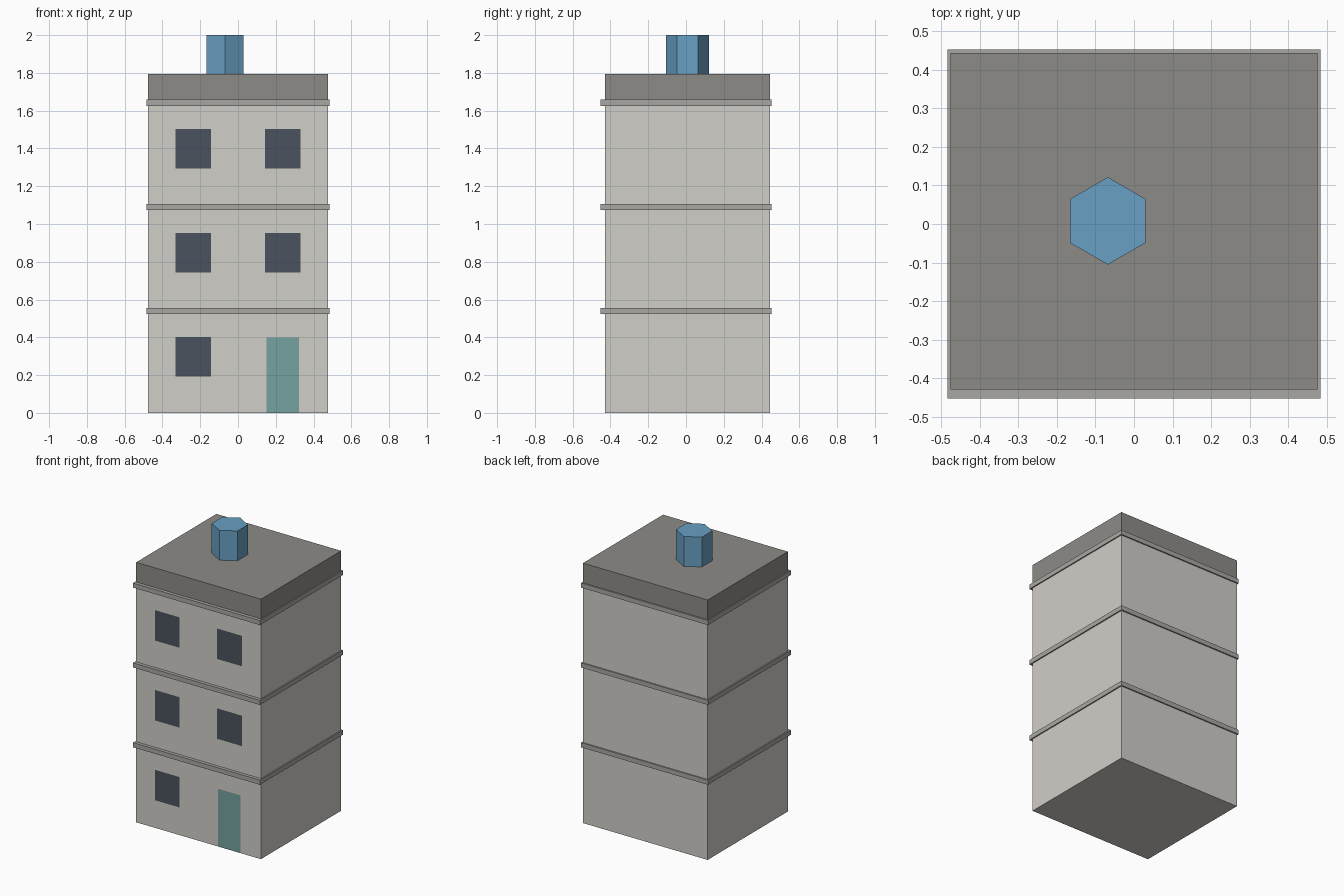
import bpy
import bmesh
from mathutils import Matrix

if "Cube" in bpy.data.objects:
    bpy.data.objects.remove(bpy.data.objects["Cube"])

FLOOR = 0.551            # storey height
HALF_X = 0.476           # wall half width
FRONT, BACK = -0.430, 0.444
ROOF_TOP = 1.794


def material(name, rgb):
    mat = bpy.data.materials.new(name)
    mat.diffuse_color = (*rgb, 1)
    mat.use_nodes = True
    mat.node_tree.nodes["Principled BSDF"].inputs["Base Color"].default_value = mat.diffuse_color
    return mat


WALL = material("wall_plaster", (0.64, 0.62, 0.58))
BAND = material("ledge_stone", (0.40, 0.39, 0.37))
ROOF = material("roof_grey", (0.27, 0.26, 0.24))
GLASS = material("window_glass", (0.07, 0.085, 0.11))
DOOR = material("door_paint", (0.18, 0.36, 0.35))
TANK = material("tank_blue", (0.14, 0.35, 0.54))


def finish(name, bm, mat):
    mesh = bpy.data.meshes.new(name)
    bm.to_mesh(mesh)
    bm.free()
    mesh.materials.append(mat)
    obj = bpy.data.objects.new(name, mesh)
    bpy.context.collection.objects.link(obj)
    return obj


def box(name, x, y, z, mat):
    """Box spanning the (min, max) ranges x, y and z."""
    bm = bmesh.new()
    size = [r[1] - r[0] for r in (x, y, z)]
    mid = [(r[0] + r[1]) / 2 for r in (x, y, z)]
    bmesh.ops.create_cube(
        bm, size=1, matrix=Matrix.Translation(mid) @ Matrix.Diagonal((*size, 1)))
    return finish(name, bm, mat)


def panel(name, x, z, mat):
    """Flat panel lying just in front of the facade, facing -y."""
    bm = bmesh.new()
    y = FRONT - 0.003
    bm.faces.new([bm.verts.new(p) for p in (
        (x[0], y, z[0]), (x[1], y, z[0]), (x[1], y, z[1]), (x[0], y, z[1]))])
    return finish(name, bm, mat)


# Walls and flat roof block
width = (-HALF_X, HALF_X)
depth = (FRONT, BACK)
box("walls", width, depth, (0, 3 * FLOOR), WALL)
box("roof", width, depth, (3 * FLOOR, ROOF_TOP), ROOF)

# Ledge above each storey, reaching further out at the front
for i in range(1, 4):
    z = i * FLOOR
    box(f"ledge_{i}", (-0.484, 0.484), (-0.453, 0.453),
        (z - 0.027, z + 0.005), BAND)

# Windows on each storey; the door takes the right bay of the ground floor
for i in range(3):
    z = 0.297 + i * FLOOR
    for side, cx in (("left", -0.237), ("right", 0.237)):
        if i == 0 and side == "right":
            panel("door", (cx - 0.085, cx + 0.085), (0.002, 0.40), DOOR)
        else:
            panel(f"window_{side}_{i + 1}", (cx - 0.095, cx + 0.095),
                  (z - 0.105, z + 0.105), GLASS)

# Six-sided water tank on the roof, corners pointing along y
bm = bmesh.new()
bmesh.ops.create_cone(bm, cap_ends=True, segments=6, radius1=0.1135,
                      radius2=0.1135, depth=2 - ROOF_TOP)
xs = [v.co.x for v in bm.verts]
if max(xs) > 0.11:       # turn so that flats face along x
    bmesh.ops.rotate(bm, verts=bm.verts,
                     matrix=Matrix.Rotation(0.5235988, 3, 'Z'))
bmesh.ops.translate(bm, verts=bm.verts,
                    vec=(-0.068, 0.008, (2 + ROOF_TOP) / 2))
finish("water_tank", bm, TANK)
